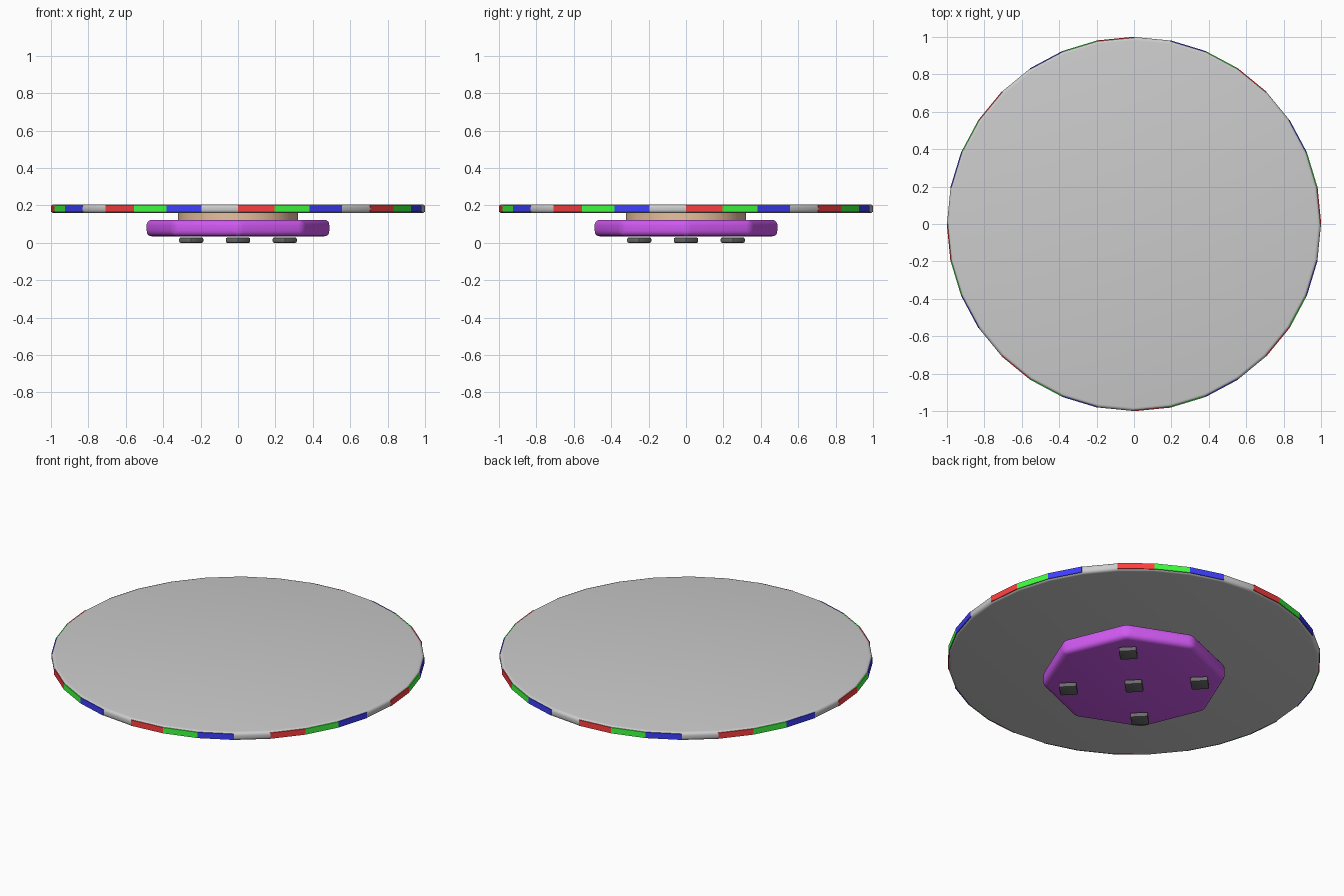
import bpy
from math import radians, cos, sin, pi

if "Cube" in bpy.data.objects:
    bpy.data.objects.remove(bpy.data.objects["Cube"])


def material(name, rgb):
    m = bpy.data.materials.new(name)
    m.diffuse_color = (*rgb, 1)
    m.use_nodes = True
    m.node_tree.nodes["Principled BSDF"].inputs["Base Color"].default_value = m.diffuse_color
    return m


def finish(obj, name, mat=None, bevel=0, segments=3):
    obj.name = name
    if mat:
        obj.data.materials.append(mat)
    if bevel:
        mod = obj.modifiers.new("bevel", 'BEVEL')
        mod.width, mod.segments = bevel, segments
        mod.limit_method, mod.angle_limit = 'ANGLE', radians(30)
        bpy.ops.object.modifier_apply(modifier=mod.name)
    bpy.ops.object.shade_smooth_by_angle(angle=radians(30))
    return obj


def disc(name, sides, radius, z0, z1, mat=None, bevel=0, segments=3):
    bpy.ops.mesh.primitive_cylinder_add(vertices=sides, radius=radius, depth=z1 - z0,
                                        location=(0, 0, (z0 + z1) / 2))
    return finish(bpy.context.object, name, mat, bevel, segments)


def box(name, size, loc, turn, mat, bevel=0):
    bpy.ops.mesh.primitive_cube_add(size=1, location=loc, rotation=(0, 0, turn))
    obj = bpy.context.object
    obj.scale = size
    bpy.ops.object.transform_apply(location=False, rotation=False, scale=True)
    return finish(obj, name, mat, bevel, 2)


purple = material("purple", (0.63, 0.1, 0.88))
tan = material("tan", (0.82, 0.53, 0.33))
black = material("black", (0.15, 0.15, 0.15))
lights = [material("red", (1, 0.05, 0.05)),
          material("green", (0.05, 1, 0.05)),
          material("blue", (0.05, 0.05, 1))]

# Turntable stack: top plate, bearing, octagonal base
disc("top_plate", 32, 1.0, 0.158, 0.206, bevel=0.018, segments=4)
disc("bearing", 32, 0.32, 0.11, 0.17, tan)
disc("base", 8, 0.495, 0.035, 0.123, purple, bevel=0.03, segments=4)

# Coloured rim panels: red, green, blue, then a gap, one per facet
SIDES = 32
apothem = cos(pi / SIDES)
depth = 0.012
for k in range(SIDES):
    if k % 4 == 3:
        continue
    a = -pi / 2 + (k + 0.5) * 2 * pi / SIDES
    r = apothem + 0.001 - depth / 2
    box("rim_panel", (depth, 2 * sin(pi / SIDES), 0.034),
        (r * cos(a), r * sin(a), 0.182), a, lights[k % 4])

# Feet: one in the middle and four on the diagonals
for x, y in [(0, 0), (0.25, 0.25), (-0.25, 0.25), (-0.25, -0.25), (0.25, -0.25)]:
    box("foot", (0.095, 0.095, 0.028), (x, y, 0.014), pi / 4, black, bevel=0.007)
